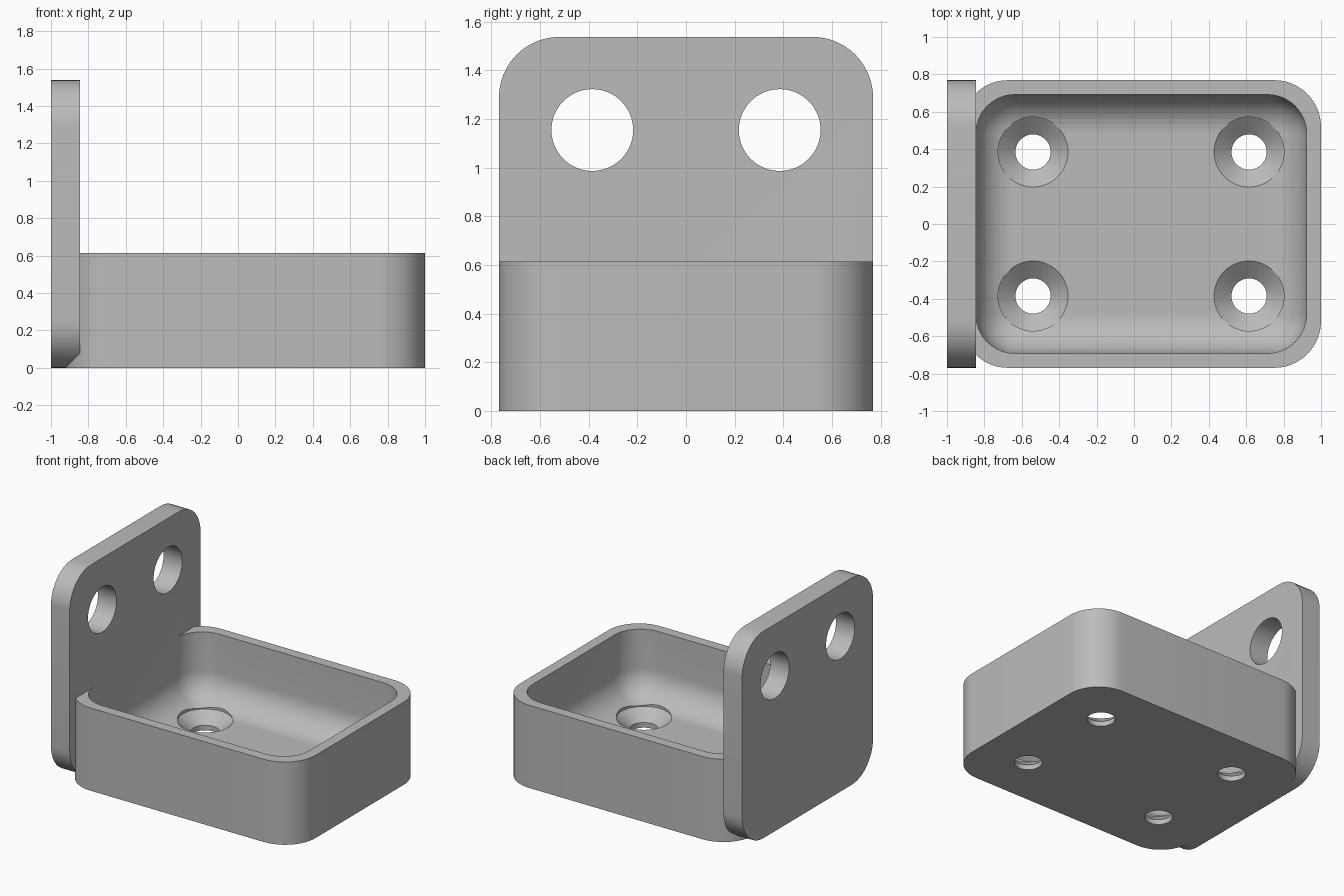
import bpy, bmesh, math
from mathutils import Matrix, Vector

if "Cube" in bpy.data.objects:
    bpy.data.objects.remove(bpy.data.objects["Cube"], do_unlink=True)

GREY = (0.5, 0.5, 0.5, 1.0)
mat = bpy.data.materials.new("plain grey")
mat.use_nodes = True
mat.diffuse_color = GREY
mat.node_tree.nodes["Principled BSDF"].inputs["Base Color"].default_value = GREY


def finish(bm, name):
    bmesh.ops.recalc_face_normals(bm, faces=bm.faces[:])
    mesh = bpy.data.meshes.new(name)
    bm.to_mesh(mesh)
    bm.free()
    mesh.materials.append(mat)
    obj = bpy.data.objects.new(name, mesh)
    bpy.context.collection.objects.link(obj)
    return obj


def rounded_block(name, low, high, radius, axis, round_floor=False):
    """Block with edges along one axis rounded, and optionally its floor edges."""
    low, high = Vector(low), Vector(high)
    bm = bmesh.new()
    bmesh.ops.create_cube(bm, size=1)
    bmesh.ops.scale(bm, vec=high - low, verts=bm.verts)
    bmesh.ops.translate(bm, vec=(low + high) / 2, verts=bm.verts)
    edges = []
    for e in bm.edges:
        a, b = (v.co for v in e.verts)
        along = abs((a - b).normalized()[axis]) > 0.9
        on_floor = max(a.z, b.z) < low.z + 0.001
        if along or (round_floor and on_floor):
            edges.append(e)
    bmesh.ops.bevel(bm, geom=edges, offset=radius, segments=12,
                    profile=0.5, affect='EDGES')
    return finish(bm, name)


def lathe(name, profile, matrix, sides=64):
    """Closed solid turned about z from (radius, height) points."""
    bm = bmesh.new()
    rings = [[bm.verts.new((r * math.cos(math.tau * i / sides),
                            r * math.sin(math.tau * i / sides), z))
              for i in range(sides)] for r, z in profile]
    for a, b in zip(rings, rings[1:]):
        for i in range(sides):
            j = (i + 1) % sides
            bm.faces.new((a[i], a[j], b[j], b[i]))
    bm.faces.new(rings[0])
    bm.faces.new(rings[-1])
    bm.transform(matrix)
    return finish(bm, name)


def combine(target, tool, operation):
    tool.hide_render = True
    mod = target.modifiers.new("combine", 'BOOLEAN')
    mod.operation, mod.solver, mod.object = operation, 'EXACT', tool
    bpy.context.view_layer.objects.active = target
    bpy.ops.object.modifier_apply(modifier=mod.name)
    bpy.data.objects.remove(tool, do_unlink=True)


HALF, PLATE_FACE, WALL = 0.769, -0.846, 0.077
FLOOR, TRAY_TOP, PLATE_TOP = 0.115, 0.615, 1.538

# Open tray with rounded corners and a filleted floor
bracket = rounded_block("tray_bracket", (-0.923, -HALF, 0), (1, HALF, TRAY_TOP), 0.25, 2)
cavity = rounded_block("cavity_cutter", (PLATE_FACE, WALL - HALF, FLOOR),
                       (1 - WALL, HALF - WALL, 1.2), 0.21, 2, True)
combine(bracket, cavity, 'DIFFERENCE')

# Upright mounting plate
plate = rounded_block("upright_plate", (-1, -HALF, 0), (PLATE_FACE, HALF, PLATE_TOP), 0.25, 0)
combine(bracket, plate, 'UNION')

# Two holes through the plate, four countersunk holes through the floor
countersink = [(0.094, -0.1), (0.094, 0.038), (0.187, FLOOR), (0.187, 0.4)]
for y in (-0.385, 0.385):
    turn = Matrix.Translation((-0.92, y, 1.155)) @ Matrix.Rotation(math.pi / 2, 4, 'Y')
    combine(bracket, lathe("plate_hole", [(0.168, -0.3), (0.168, 0.3)], turn), 'DIFFERENCE')
    for x in (-0.54, 0.615):
        combine(bracket, lathe("screw_hole", countersink, Matrix.Translation((x, y, 0))),
                'DIFFERENCE')

# Smooth curved faces, keep crisp edges
bpy.ops.object.select_all(action='DESELECT')
bracket.select_set(True)
bpy.context.view_layer.objects.active = bracket
bpy.ops.object.shade_smooth_by_angle(angle=math.radians(25))
